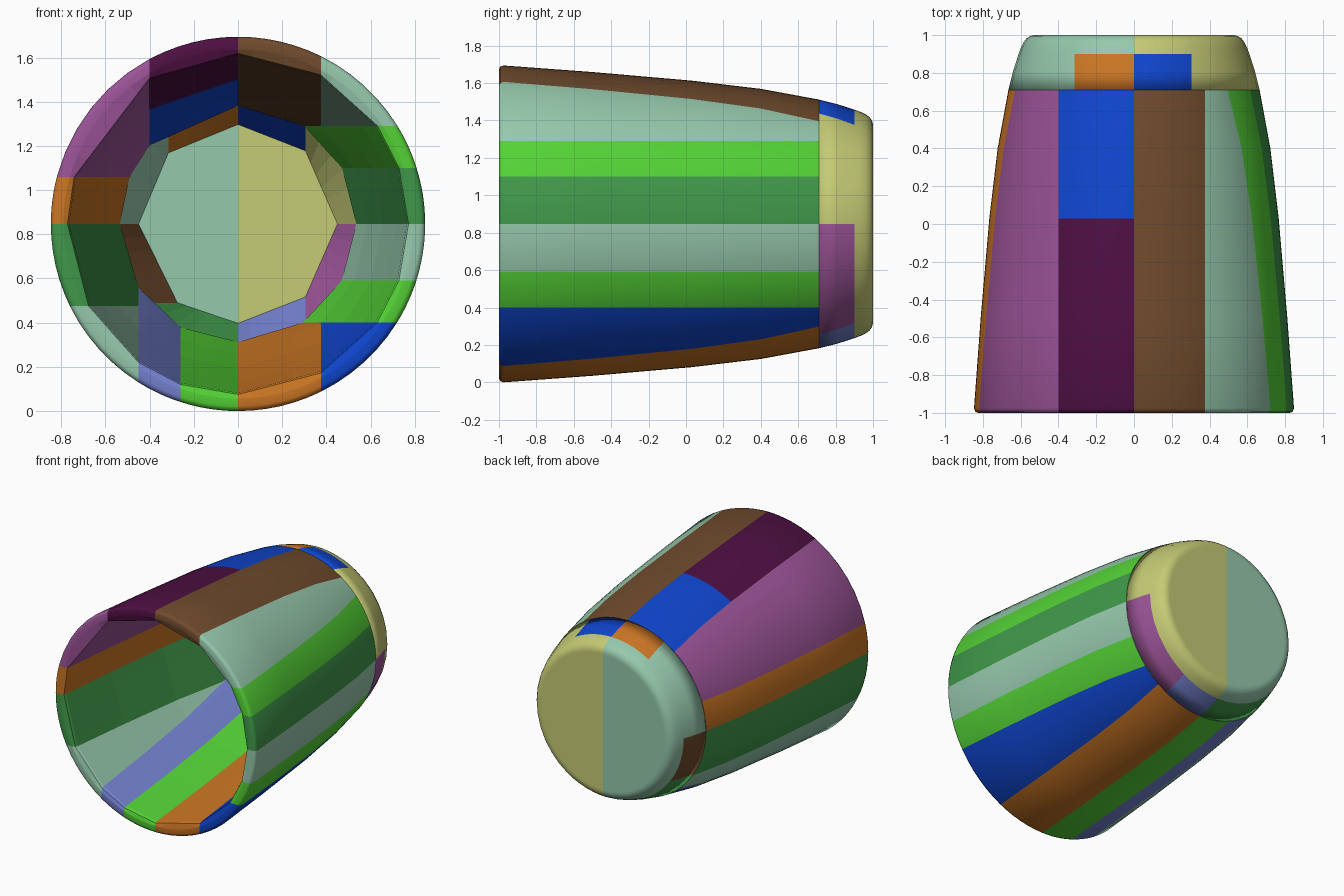
import bpy, bmesh
from math import sin, cos, asin, acos, pi

if "Cube" in bpy.data.objects:
    bpy.data.objects.remove(bpy.data.objects["Cube"])

CENTRE = 0.847   # height of the cup's axis
STEPS = 6        # subdivisions of each patch


def srgb(c):
    c /= 255
    return c / 12.92 if c < 0.04 else ((c + 0.055) / 1.055) ** 2.4


PALETTE = {
    "brown": (112, 75, 45), "sea_green": (150, 200, 172),
    "straw_yellow": (197, 203, 117), "bright_green": (84, 210, 54),
    "leaf_green": (64, 152, 74), "blue": (15, 70, 208),
    "orange": (203, 118, 36), "dark_plum": (78, 15, 66),
    "orchid": (156, 84, 152), "periwinkle": (116, 130, 208),
}
NAMES = list(PALETTE)
MATERIALS = []
for name, rgb in PALETTE.items():
    mat = bpy.data.materials.new(name)
    mat.use_nodes = True
    colour = [srgb(c) for c in rgb] + [1]
    mat.diffuse_color = colour
    bsdf = mat.node_tree.nodes["Principled BSDF"]
    bsdf.inputs["Base Color"].default_value = colour
    bsdf.inputs["Roughness"].default_value = 0.6
    MATERIALS.append(mat)


def seam_angle(side, value, radius):
    """Clockwise angle from the top where a straight seam meets the circle."""
    r = max(radius, 0.45)
    if side == "top":
        return asin(value / r) % (2 * pi)
    if side == "bottom":
        return pi - asin(value / r)
    a = acos((value - CENTRE) / r)
    return a if side == "right" else 2 * pi - a


def section(seams, radius, y, rounded):
    """One ring: arcs between seams when rounded, straight chords otherwise."""
    angles = [seam_angle(s[0], s[1], radius) for s in seams]
    angles[1] = min(angles[1], angles[2])
    for i in range(1, len(angles)):
        angles[i] = max(angles[i], angles[i - 1])
    angles.append(2 * pi)
    points = []
    for a, b in zip(angles, angles[1:]):
        for k in range(STEPS):
            t = k / STEPS
            if rounded:
                x, z = sin(a + (b - a) * t), cos(a + (b - a) * t)
            else:
                x = sin(a) * (1 - t) + sin(b) * t
                z = cos(a) * (1 - t) + cos(b) * t
            points.append((x * radius, y, CENTRE + z * radius))
    return points


def loft(name, seams, path, pick):
    """Skin rings along the path and colour every patch."""
    bm = bmesh.new()
    rings = [[bm.verts.new(p) for p in section(seams, *ring)] for ring in path]
    count = len(rings[0])
    for j in range(len(rings) - 1):
        a, b = rings[j], rings[j + 1]
        middle = (path[j][1] + path[j + 1][1]) / 2
        flat_end = path[j][1] == path[j + 1][1]
        for i in range(count):
            n = (i + 1) % count
            face = bm.faces.new((a[i], a[n], b[n], b[i]))
            face.smooth = bool(path[j][2] and path[j + 1][2])
            face.material_index = NAMES.index(pick(i // STEPS, middle, flat_end))
    bmesh.ops.remove_doubles(bm, verts=bm.verts, dist=0.0002)
    mesh = bpy.data.meshes.new(name)
    bm.to_mesh(mesh)
    bm.free()
    for mat in MATERIALS:
        mesh.materials.append(mat)
    obj = bpy.data.objects.new(name, mesh)
    bpy.context.collection.objects.link(obj)
    return obj


# Long wall of the cup: each seam starts the patch of the given colour
wall_seams = [
    ("top", 0, "brown"), ("top", 0.375, "sea_green"),
    ("right", 1.29, "bright_green"), ("right", 1.10, "leaf_green"),
    ("right", CENTRE, "sea_green"), ("right", 0.59, "bright_green"),
    ("right", 0.40, "blue"), ("bottom", 0.375, "orange"),
    ("bottom", 0, "bright_green"), ("bottom", -0.26, "periwinkle"),
    ("bottom", -0.45, "sea_green"), ("left", 0.475, "leaf_green"),
    ("left", CENTRE, "orange"), ("left", 1.06, "orchid"),
    ("top", -0.40, "dark_plum"),
]
# radius, y, rounded: up the faceted inside, over the lip, along the outside
wall_path = [
    (0.535, 0.71, 0), (0.578, 0.50, 0), (0.586, 0.46, 0), (0.655, 0.03, 0),
    (0.717, -0.5, 0), (0.765, -0.975, 0), (0.772, -0.992, 0),
    (0.79, -1, 1), (0.825, -1, 1), (0.84, -0.994, 1), (0.847, -0.975, 1),
    (0.812, -0.5, 1), (0.766, 0.03, 1), (0.722, 0.4, 1), (0.665, 0.71, 1),
]


def wall_colour(patch, y, flat_end):
    colour = wall_seams[patch][2]
    return "blue" if colour == "dark_plum" and y > 0.03 else colour


loft("cup_wall", wall_seams, wall_path, wall_colour)

# Closed end: a ring of patches, then a two-colour rounded base
base_seams = [
    ("top", 0, "blue"), ("top", 0.305, "straw_yellow"),
    ("right", CENTRE, "orchid"), ("bottom", 0.305, "periwinkle"),
    ("bottom", 0, "leaf_green"), ("left", 0.49, "brown"),
    ("left", CENTRE, "sea_green"), ("top", -0.315, "orange"),
]
base_path = [
    (0, 0.9, 0), (0.45, 0.9, 0), (0.535, 0.71, 1), (0.665, 0.71, 1),
    (0.64, 0.81, 1), (0.611, 0.9, 1), (0.598, 0.935, 1), (0.585, 0.962, 1),
    (0.57, 0.982, 1), (0.55, 0.995, 1), (0.53, 1, 1), (0.515, 1, 1), (0, 1, 1),
]


def base_colour(patch, y, flat_end):
    if y >= 0.9:
        return "straw_yellow" if patch < 4 else "sea_green"
    return base_seams[patch][2]


loft("cup_base", base_seams, base_path, base_colour)
